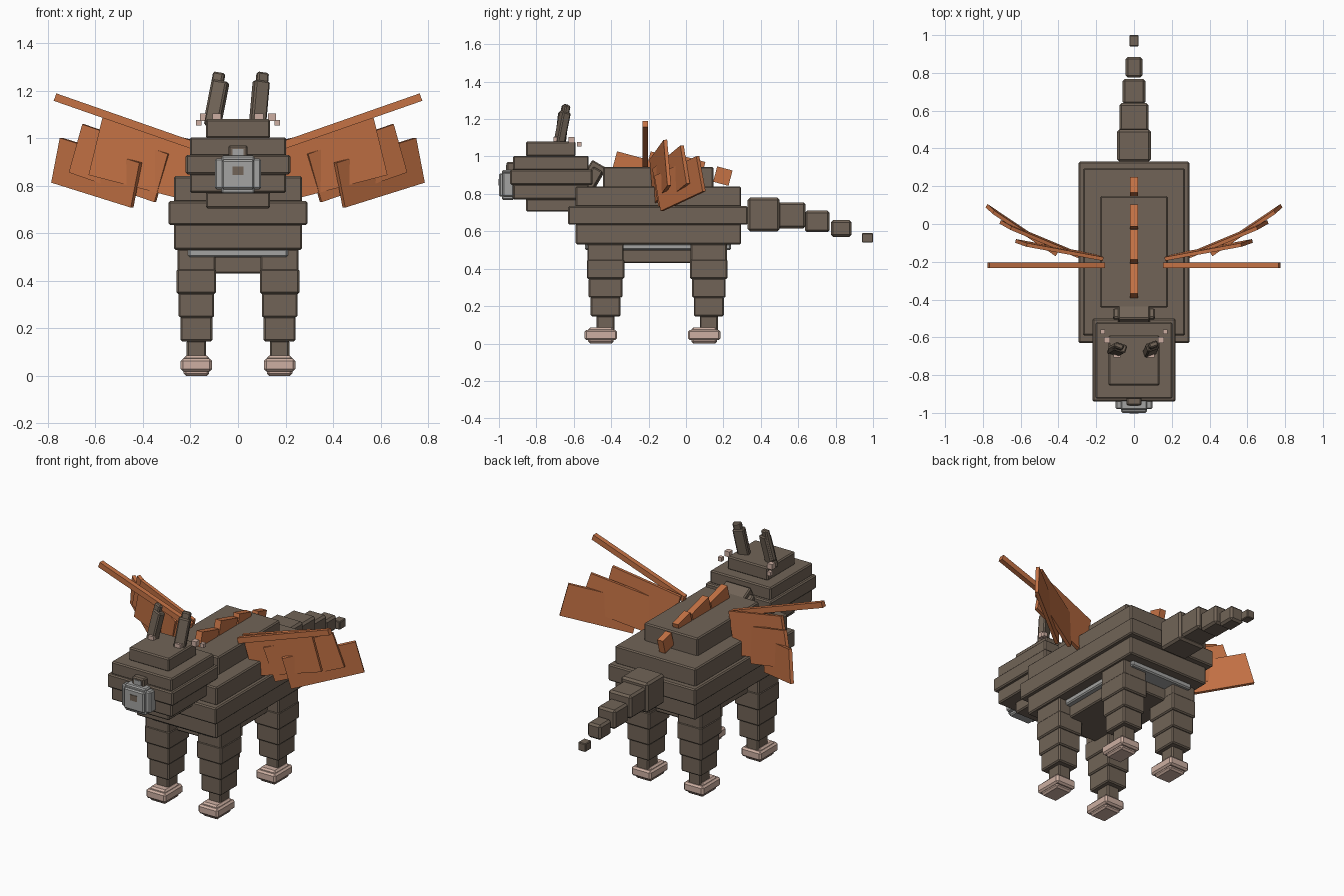
import bpy, bmesh
from math import radians
from mathutils import Vector, Matrix

if "Cube" in bpy.data.objects:
    bpy.data.objects.remove(bpy.data.objects["Cube"], do_unlink=True)


def material(name, rgb):
    m = bpy.data.materials.new(name)
    m.use_nodes = True
    m.diffuse_color = (*rgb, 1)
    m.node_tree.nodes["Principled BSDF"].inputs["Base Color"].default_value = (*rgb, 1)
    return m


BROWN = material("brown hide", (0.165, 0.127, 0.095))
ORANGE = material("orange membrane", (0.56, 0.17, 0.06))
GREY = material("light grey", (0.37, 0.37, 0.36))
PINK = material("pale pink", (0.61, 0.43, 0.36))


def block(name, mat, center, size, bevel=0.007, basis=None):
    """Chamfered box; basis is an optional rotation matrix."""
    bm = bmesh.new()
    bmesh.ops.create_cube(bm, size=1)
    bmesh.ops.scale(bm, vec=size, verts=bm.verts)
    if bevel:
        bmesh.ops.bevel(bm, geom=list(bm.edges), offset=bevel, segments=1, affect='EDGES')
    mesh = bpy.data.meshes.new(name)
    bm.to_mesh(mesh)
    bm.free()
    mesh.materials.append(mat)
    ob = bpy.data.objects.new(name, mesh)
    rot = basis.to_4x4() if basis else Matrix.Identity(4)
    ob.matrix_world = Matrix.Translation(center) @ rot
    bpy.context.collection.objects.link(ob)
    return ob


def span(name, mat, half_x, y0, y1, z0, z1, x=0, bevel=0.007):
    """Box given by its half width and its ranges along y and z."""
    return block(name, mat, (x, (y0 + y1) / 2, (z0 + z1) / 2),
                 (2 * half_x, y1 - y0, z1 - z0), bevel)


def axes(u, v):
    """Rotation whose local x follows u and local z lies close to v."""
    u = Vector(u).normalized()
    n = Vector(v).cross(u).normalized()
    return Matrix((u, n, u.cross(n))).transposed()


# Body layers, belly and underside plate
span("body_middle", BROWN, 0.293, -0.63, 0.33, 0.635, 0.735)
span("body_upper", BROWN, 0.27, -0.59, 0.295, 0.73, 0.84)
span("body_lower", BROWN, 0.27, -0.59, 0.295, 0.53, 0.64)
span("back_hump", BROWN, 0.18, -0.443, 0.147, 0.83, 0.945)
span("underside_plate", GREY, 0.21, -0.54, 0.24, 0.5, 0.535)
span("belly", BROWN, 0.18, -0.45, 0.15, 0.43, 0.505)

# Head layers and neck
span("head_crown", BROWN, 0.135, -0.855, -0.59, 1.0, 1.08)
span("head_upper", BROWN, 0.203, -0.925, -0.52, 0.925, 1.003)
span("head_middle", BROWN, 0.22, -0.94, -0.5, 0.848, 0.93)
span("head_lower", BROWN, 0.203, -0.925, -0.52, 0.77, 0.852)
span("jaw", BROWN, 0.135, -0.855, -0.58, 0.705, 0.775)
tilt = Matrix.Rotation(radians(-30), 3, 'X')
block("neck", BROWN, (0, -0.5, 0.895), (0.17, 0.09, 0.15), basis=tilt)
block("neck_ridge", BROWN, (0, -0.5, 0.88), (0.22, 0.06, 0.12), basis=tilt)

# Muzzle
span("muzzle_wide", GREY, 0.097, -0.98, -0.92, 0.785, 0.915)
span("muzzle_tall", GREY, 0.07, -0.985, -0.92, 0.767, 0.927)
span("muzzle_front", GREY, 0.068, -1.0, -0.95, 0.785, 0.91)
span("nose_pad", BROWN, 0.024, -1.003, -0.99, 0.845, 0.88, bevel=0)
span("nose_bridge", BROWN, 0.04, -0.96, -0.9, 0.92, 0.97)
span("nose_bridge_spot", GREY, 0.024, -0.963, -0.95, 0.925, 0.955, bevel=0)

# Tail, from root to tip
tail = [(0.09, 0.33, 0.5, 0.6, 0.78), (0.077, 0.49, 0.64, 0.615, 0.755),
        (0.06, 0.635, 0.768, 0.595, 0.71), (0.045, 0.775, 0.885, 0.57, 0.66),
        (0.025, 0.94, 1.0, 0.54, 0.59)]
for i, dims in enumerate(tail):
    span(f"tail_{i + 1}", BROWN, *dims, bevel=0.004 if i == 4 else 0.012)

# Spines along the back
lean = Matrix.Rotation(radians(-15), 3, 'X')
for i, (y, z, length) in enumerate([(-0.3, 0.965, 0.165), (-0.12, 0.965, 0.165),
                                    (0.035, 0.945, 0.12), (0.197, 0.895, 0.085)]):
    block(f"spine_{i + 1}", ORANGE, (0, y, z), (0.04, length, 0.085), 0, lean)

# Leg segments: half width, half depth, bottom, top
segments = [(0.08, 0.097, 0.44, 0.535), (0.083, 0.1, 0.345, 0.45),
            (0.075, 0.09, 0.245, 0.35), (0.067, 0.08, 0.145, 0.25),
            (0.041, 0.048, 0.06, 0.15)]

# Wing membranes: tip top, tip bottom and inner bottom corners
membranes = [((0.74, 0.06, 1.0), (0.785, 0.1, 0.815), (0.45, -0.125, 0.71)),
             ((0.655, -0.02, 1.06), (0.705, 0.01, 0.855), (0.345, -0.14, 0.73)),
             ((0.57, -0.11, 1.09), (0.625, -0.09, 0.845), (0.22, -0.165, 0.74))]

for side, s in (("left", 1), ("right", -1)):
    # Legs and feet
    for end, y in (("front", -0.43), ("back", 0.122)):
        leg = f"{end}_{side}"
        for i, (hx, hy, z0, z1) in enumerate(segments):
            span(f"{leg}_leg_{i + 1}", BROWN, hx, y - hy, y + hy, z0, z1, x=s * 0.175)
        fy = y - 0.025
        span(f"{leg}_foot_wide", PINK, 0.066, fy - 0.087, fy + 0.087, 0.018, 0.073, s * 0.175, 0.01)
        span(f"{leg}_foot_tall", PINK, 0.054, fy - 0.068, fy + 0.068, 0, 0.085, s * 0.175, 0.01)

    # Ears
    base, tip = Vector((s * 0.075, -0.685, 1.05)), Vector((s * 0.11, -0.635, 1.275))
    up = tip - base
    frame = axes((1, s * 0.35, -s * up.x * 4.5), up)
    block(f"{side}_ear", BROWN, base + up * 0.42, (0.066, 0.045, up.length * 0.84), basis=frame)
    block(f"{side}_ear_tip", BROWN, base + up * 0.6, (0.05, 0.03, up.length * 0.8), basis=frame)

    # Tufts beside the ears
    for i, (x, y, z, d) in enumerate([(0.165, -0.57, 1.065, 0.024),
                                      (0.143, -0.613, 1.088, 0.032),
                                      (0.09, -0.69, 1.085, 0.036)]):
        block(f"{side}_tuft_{i + 1}", PINK, (s * x, y, z), (d, d, d), 0)

    # Wing spar
    a, b = Vector((s * 0.16, -0.218, 0.96)), Vector((s * 0.77, -0.218, 1.173))
    block(f"{side}_wing_spar", ORANGE, (a + b) / 2, ((b - a).length, 0.03, 0.033), 0,
          axes(b - a, (0, 0, 1)))

    # Wing membranes
    for i, corners in enumerate(membranes):
        top, low, inner = (Vector((s * x, y, z)) for x, y, z in corners)
        u, v = low - inner, top - low
        block(f"{side}_wing_membrane_{i + 1}", ORANGE, (top + inner) / 2,
              (u.length, 0.02, v.length), 0, axes(u, v))
